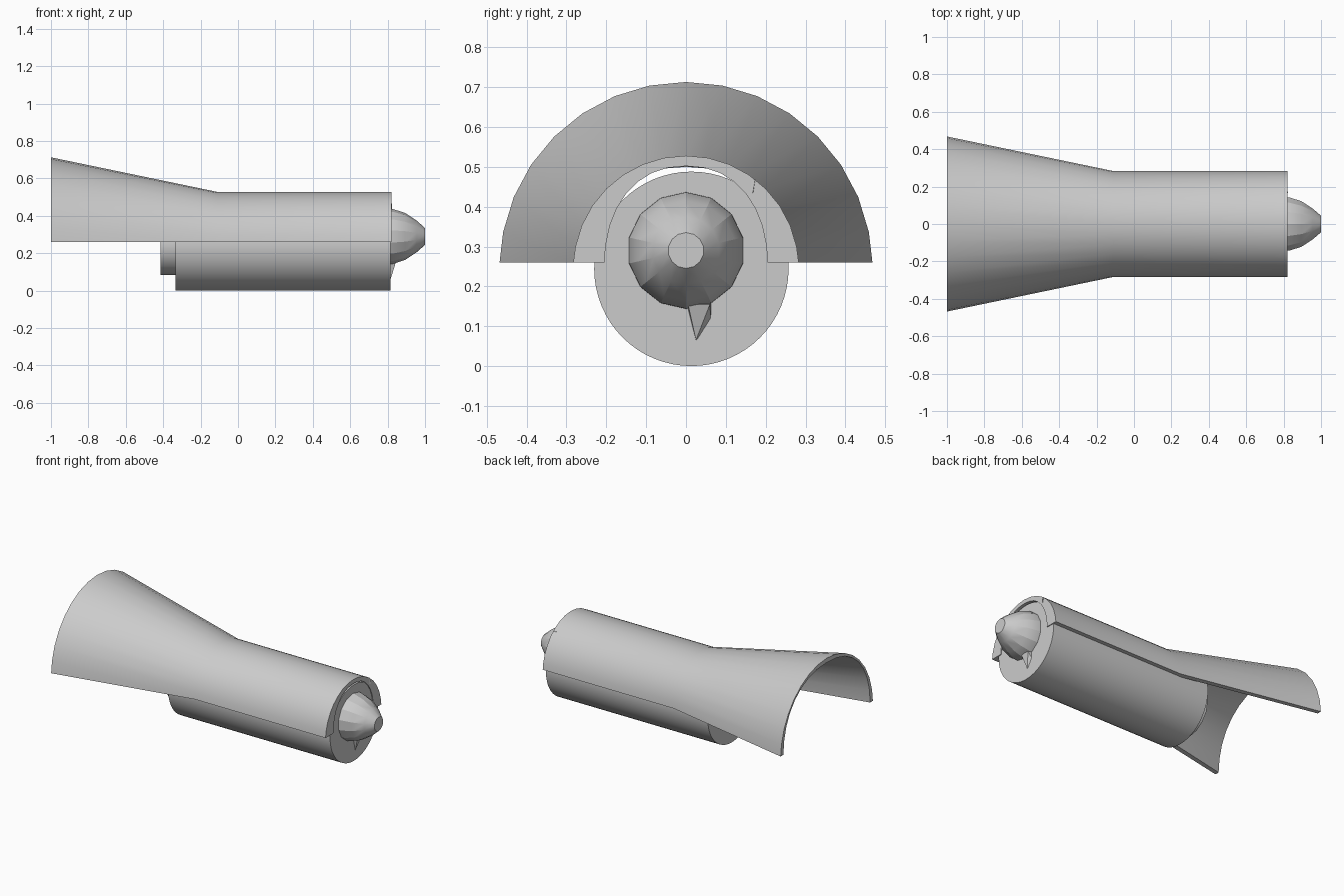
import bpy, bmesh, math

cube = bpy.data.objects.get("Cube")
if cube:
    bpy.data.objects.remove(cube, do_unlink=True)

grey = bpy.data.materials.new("plain_grey")
grey.use_nodes = True
COLOUR = (0.6, 0.6, 0.6, 1)
grey.diffuse_color = COLOUR
grey.node_tree.nodes["Principled BSDF"].inputs["Base Color"].default_value = COLOUR


def finish(name, bm, smooth=30):
    bmesh.ops.recalc_face_normals(bm, faces=bm.faces)
    mesh = bpy.data.meshes.new(name)
    bm.to_mesh(mesh)
    bm.free()
    mesh.materials.append(grey)
    ob = bpy.data.objects.new(name, mesh)
    bpy.context.collection.objects.link(ob)
    bpy.ops.object.select_all(action='DESELECT')
    ob.select_set(True)
    bpy.context.view_layer.objects.active = ob
    bpy.ops.object.shade_smooth_by_angle(angle=math.radians(smooth))
    return ob


def turned(name, profile, cy, cz, sides, smooth=30):
    """Closed solid turned about an x-wise axis from (x, radius) pairs."""
    bm = bmesh.new()
    rings = []
    for x, r in profile:
        angles = [math.tau * i / sides for i in range(sides)]
        rings.append([bm.verts.new((x, cy + r * math.sin(a), cz + r * math.cos(a)))
                      for a in angles])
    for a, b in zip(rings, rings[1:]):
        for i in range(sides):
            j = (i + 1) % sides
            bm.faces.new((a[i], a[j], b[j], b[i]))
    bm.faces.new(rings[0])
    bm.faces.new(rings[-1])
    return finish(name, bm, smooth)


# Flared half shell: each section is an outer arch plus an inner arch
CZ, CUT, STEPS = 0.245, 0.26, 16
sections = [(-1.0, 0.468, 0.44, 0.44), (-0.11, 0.283, 0.25, 0.255),
            (0.82, 0.283, 0.205, 0.257)]


def arch(x, ry, rz, power=1):
    points = []
    for i in range(STEPS + 1):
        a = math.pi * i / STEPS
        c, s = math.cos(a), max(math.sin(a), 0)
        y = math.copysign(abs(c) ** power, c) * ry
        points.append((x, y, max(CUT, CZ + rz * s ** power)))
    return points


bm = bmesh.new()
loops = []
for x, ro, iy, iz in sections:
    outline = arch(x, ro, ro) + arch(x, iy, iz, 0.9)[::-1]
    loops.append([bm.verts.new(p) for p in outline])
n = len(loops[0])
for a, b in zip(loops, loops[1:]):
    for i in range(n):
        j = (i + 1) % n
        bm.faces.new((a[i], a[j], b[j], b[i]))
for loop in (loops[0], loops[-1]):
    for i in range(STEPS):
        bm.faces.new((loop[i], loop[i + 1], loop[n - 2 - i], loop[n - 1 - i]))
finish("flared_shell", bm)

# Main drum and the stub behind it
turned("main_drum", [(-0.335, 0.244), (0.815, 0.244)], 0.0135, 0.244, 64)
turned("rear_stub", [(-0.415, 0.16), (-0.33, 0.16)], 0.0, 0.245, 16)

# Blunt nose cone
turned("nose_cone", [(0.80, 0.147), (0.83, 0.146), (0.895, 0.125), (0.955, 0.085),
                     (1.0, 0.045)], 0.0, 0.29, 14, 20)


# Fan blade tips that poke out of the drum face
def wedge(name, face, peak):
    bm = bmesh.new()
    base = [bm.verts.new((0.80, y, z)) for y, z in face]
    top = [bm.verts.new(p) for p in peak]
    bmesh.ops.convex_hull(bm, input=base + top)
    finish(name, bm, 10)


wedge("lower_blade_tip", [(0.0, 0.16), (0.065, 0.16), (0.063, 0.1), (0.025, 0.065)],
      [(0.845, 0.005, 0.155), (0.84, 0.06, 0.155), (0.817, 0.025, 0.065)])
wedge("upper_blade_tip", [(0.125, 0.46), (0.175, 0.468), (0.17, 0.43)],
      [(0.824, 0.173, 0.466), (0.824, 0.168, 0.435)])
